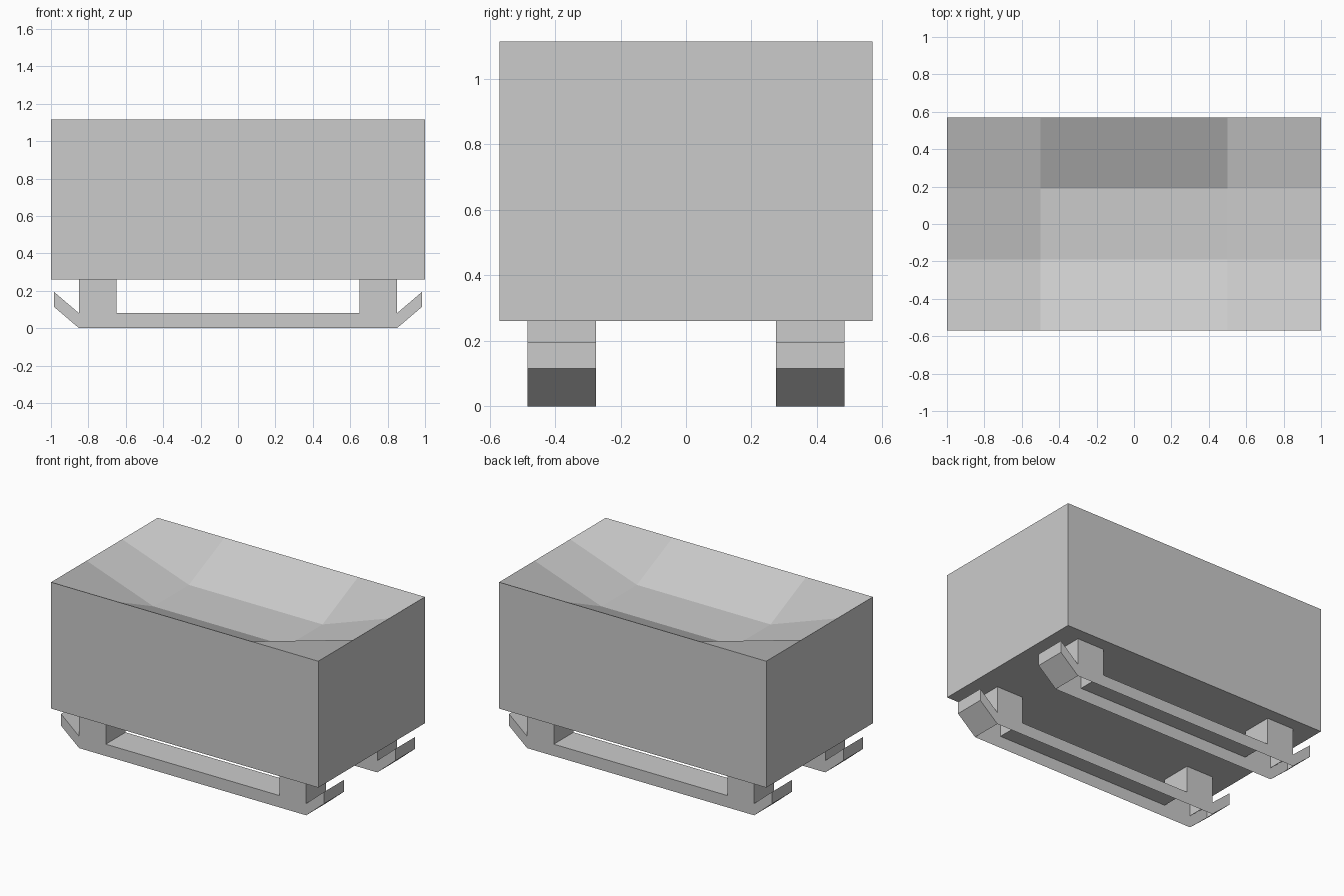
import bpy

if "Cube" in bpy.data.objects:
    bpy.data.objects.remove(bpy.data.objects["Cube"])

grey = bpy.data.materials.new("light grey")
grey.diffuse_color = (0.6, 0.6, 0.6, 1)
grey.use_nodes = True
grey.node_tree.nodes["Principled BSDF"].inputs["Base Color"].default_value = grey.diffuse_color


def make_object(name, verts, faces):
    mesh = bpy.data.meshes.new(name)
    mesh.from_pydata(verts, [], faces)
    mesh.materials.append(grey)
    mesh.update()
    obj = bpy.data.objects.new(name, mesh)
    bpy.context.collection.objects.link(obj)
    return obj


# Block with a shallow dished top: a 3 x 3 grid with its inner corners lowered
BASE, TOP, DISH = 0.26, 1.115, 0.175
xs = (-1, -0.5, 0.5, 1)
ys = (-0.57, -0.19, 0.19, 0.57)
verts = [(x, y, TOP - (DISH if abs(x) < 0.9 and abs(y) < 0.5 else 0))
         for y in ys for x in xs]
faces = [(r * 4 + c, r * 4 + c + 1, r * 4 + c + 5, r * 4 + c + 4)
         for r in range(3) for c in range(3)]
verts += [(-1, -0.57, BASE), (1, -0.57, BASE), (1, 0.57, BASE), (-1, 0.57, BASE)]
faces += [(16, 17, 3, 2, 1, 0), (17, 18, 15, 11, 7, 3),
          (18, 19, 12, 13, 14, 15), (19, 16, 0, 4, 8, 12), (19, 18, 17, 16)]
make_object("dished_block", verts, faces)

# Hollow runners: upturned tips, two posts, open underneath and under the block
half = [(0.85, 0), (0.985, 0.115), (0.985, 0.195), (0.85, 0.08),
        (0.85, BASE), (0.65, BASE), (0.65, 0.08)]
profile = half + [(-x, z) for x, z in reversed(half)]
n = len(profile)
open_edges = {4, 8, n - 1}  # post tops and underside


def runner(name, y0, y1):
    v = [(x, y, z) for y in (y0, y1) for x, z in profile]
    f = [tuple(range(n)), tuple(reversed(range(n, 2 * n)))]
    for i in range(n):
        if i not in open_edges:
            j = (i + 1) % n
            f.append((j, i, i + n, j + n))
    make_object(name, v, f)


runner("front_runner", -0.485, -0.275)
runner("back_runner", 0.275, 0.485)
